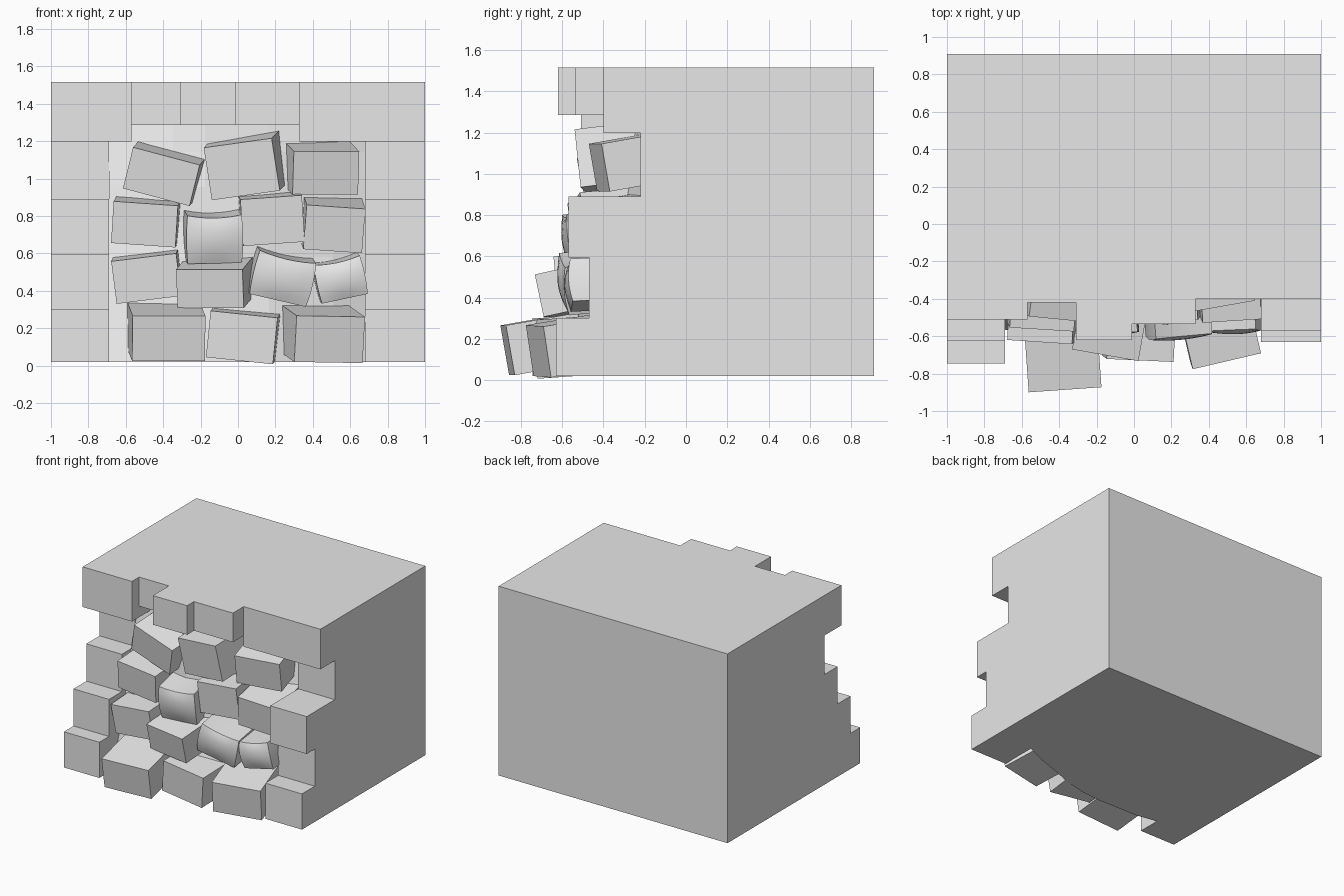
import bpy, bmesh, random
from math import radians

random.seed(4)
old = bpy.data.objects.get("Cube")
if old:
    bpy.data.objects.remove(old, do_unlink=True)

stone = bpy.data.materials.new("grey stone")
stone.use_nodes = True
colour = (0.8, 0.8, 0.8, 1)
stone.diffuse_color = colour
stone.node_tree.nodes["Principled BSDF"].inputs["Base Color"].default_value = colour

BACK, BASE, TOP = 0.91, 0.02, 1.515


def finish(name, bm):
    bmesh.ops.recalc_face_normals(bm, faces=bm.faces)
    mesh = bpy.data.meshes.new(name)
    bm.to_mesh(mesh)
    bm.free()
    mesh.materials.append(stone)
    ob = bpy.data.objects.new(name, mesh)
    bpy.context.collection.objects.link(ob)
    return ob


def box(name, x0, x1, y0, y1, z0, z1):
    bm = bmesh.new()
    bmesh.ops.create_cube(bm, size=1)
    for v in bm.verts:
        v.co = (x0 if v.co.x < 0 else x1, y0 if v.co.y < 0 else y1, z0 if v.co.z < 0 else z1)
    return finish(name, bm)


def stepped_pier(name, x0, x1, fronts):
    """Side wall whose toothed front edge changes depth at each course."""
    levels = [BASE, 0.302, 0.595, 0.89, 1.198, TOP]
    outline = [(BACK, BASE)]
    for y, low, high in zip(fronts, levels, levels[1:]):
        outline += [(y, low), (y, high)]
    outline.append((BACK, TOP))
    bm = bmesh.new()
    face = bm.faces.new([bm.verts.new((x0, y, z)) for y, z in outline])
    side = bmesh.ops.extrude_face_region(bm, geom=[face])
    for v in side["geom"]:
        if isinstance(v, bmesh.types.BMVert):
            v.co.x = x1
    return finish(name, bm)


stepped_pier("right_pier", -1, -0.69, [-0.745, -0.625, -0.465, -0.30, -0.51])
stepped_pier("left_pier", 0.68, 1, [-0.63, -0.47, -0.57, -0.22, -0.40])

# Core of the wall with a rough sloping front of loose fill
X0, X1 = -0.69, 0.68
bm = bmesh.new()
bmesh.ops.create_grid(bm, x_segments=8, y_segments=8, size=0.5)
for v in bm.verts:
    x = X0 + (v.co.x + 0.5) * (X1 - X0)
    z = BASE + (v.co.y + 0.5) * (TOP - BASE)
    y = -0.6 + 0.25 * (x + 0.3) ** 2 + 0.24 * z + random.uniform(-0.015, 0.015)
    v.co = (x, y, z)
back = bmesh.ops.extrude_face_region(bm, geom=bm.faces[:])
for v in back["geom"]:
    if isinstance(v, bmesh.types.BMVert):
        v.co.y = BACK
finish("rough_core", bm)

# Overhanging top course
for name, x0, x1, front, low in [
    ("lintel_right_end", -0.69, -0.57, -0.51, 1.198),
    ("lintel_right_middle", -0.57, -0.31, -0.42, 1.285),
    ("lintel_centre", -0.31, -0.01, -0.62, 1.285),
    ("lintel_left_middle", -0.01, 0.33, -0.535, 1.285),
    ("lintel_left_end", 0.33, 0.68, -0.40, 1.198),
]:
    box(name, x0, x1, front, 0.2, low, TOP)


def rubble(name, x, y, z, w, h, roll, pitch, yaw, worn=False):
    """Tumbled block, placed by the middle of its front face."""
    depth = 0.42
    bm = bmesh.new()
    bmesh.ops.create_cube(bm, size=2)
    if worn:
        bmesh.ops.subdivide_edges(bm, edges=bm.edges[:], cuts=5, use_grid_fill=True)
        for v in bm.verts:
            a, b, c = v.co
            swell = 1 + 0.05 * (1 - c * c)
            bulge = 0.14 * (1 - c * c) * (1 - 0.5 * a * a) if b < 0 else 0
            v.co = (a * swell, b - bulge, c - 0.12 * (1 - a * a) * (c > 0.9))
    for v in bm.verts:
        v.co = (v.co.x * w / 2, (v.co.y + 1) * depth / 2, v.co.z * h / 2)
    ob = finish(name, bm)
    ob.location = (x, y, z)
    ob.rotation_mode = "YXZ"
    ob.rotation_euler = (radians(pitch), radians(roll), radians(yaw))
    if worn:
        bpy.ops.object.select_all(action="DESELECT")
        ob.select_set(True)
        bpy.context.view_layer.objects.active = ob
        bpy.ops.object.shade_smooth_by_angle(angle=radians(40))


# Bottom course of rubble
rubble("bottom_block_right", -0.37, -0.865, 0.145, 0.39, 0.245, 0, 10, 4)
rubble("bottom_block_middle", 0.02, -0.72, 0.15, 0.36, 0.25, 6, 4, -3)
rubble("bottom_block_left", 0.49, -0.715, 0.14, 0.375, 0.25, 1, 9, 13)
# Second course
rubble("second_block_right", -0.49, -0.62, 0.465, 0.35, 0.23, -7, 6, -3)
rubble("second_block_middle", -0.15, -0.68, 0.41, 0.36, 0.21, 0, 12, -10)
rubble("second_worn_block", 0.24, -0.59, 0.465, 0.31, 0.24, 13, 6, 4, True)
rubble("second_worn_block_left", 0.55, -0.56, 0.46, 0.25, 0.21, -12, 3, 3, True)
# Third course
rubble("third_block_right", -0.50, -0.55, 0.755, 0.345, 0.225, 4, 7, -4)
rubble("third_worn_block", -0.125, -0.57, 0.675, 0.29, 0.26, -1, 8, 5, True)
rubble("third_block_middle", 0.185, -0.51, 0.775, 0.33, 0.25, -4, 5, 3)
rubble("third_block_left", 0.515, -0.50, 0.73, 0.315, 0.24, 4, 9, 3)
# Top course of rubble
rubble("upper_block_right", -0.41, -0.49, 1.01, 0.37, 0.23, 15, 9, -8)
rubble("upper_block_middle", 0.02, -0.50, 1.05, 0.37, 0.285, -8, 7, -7)
rubble("upper_block_left", 0.47, -0.42, 1.03, 0.355, 0.235, 0, 10, 10)
